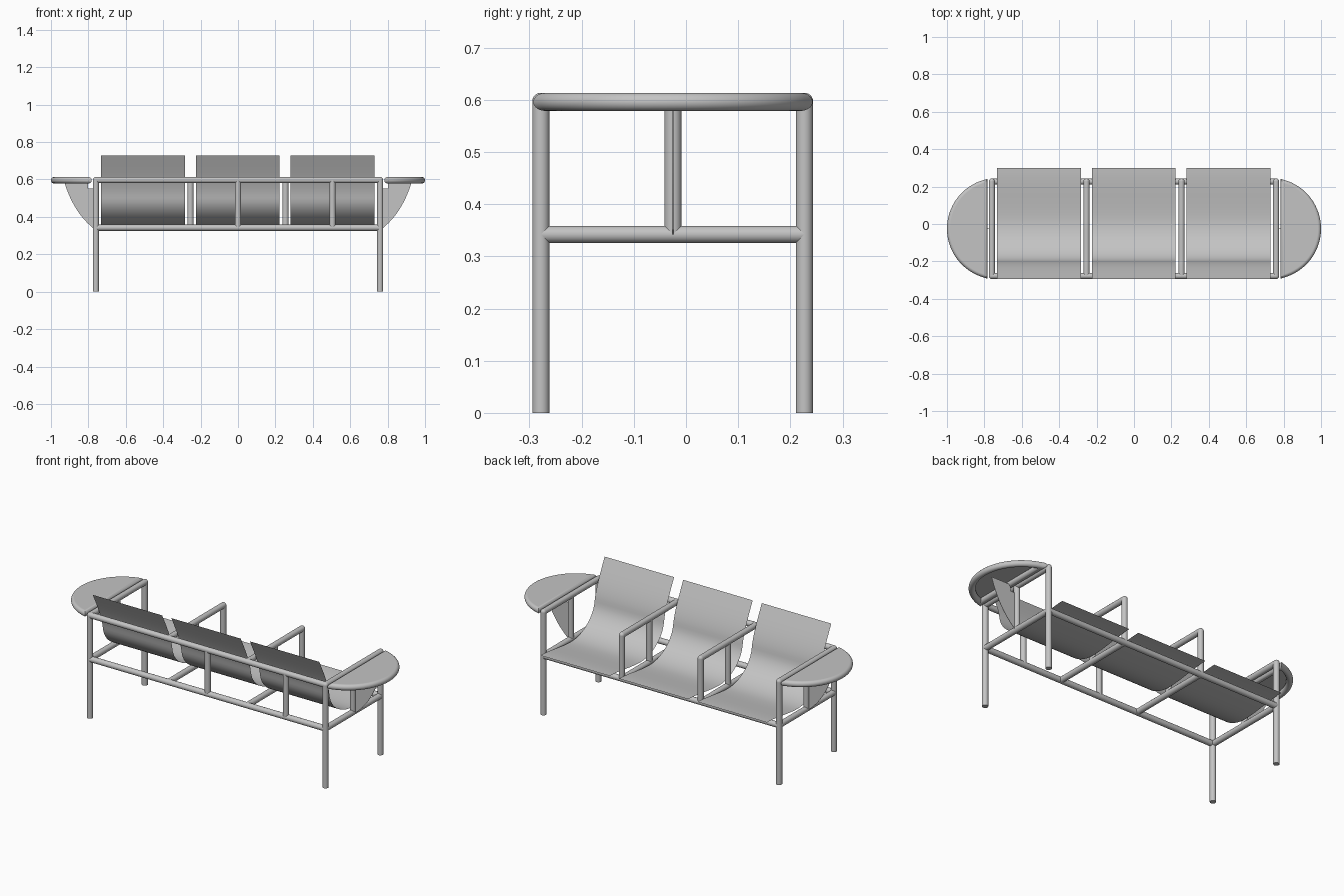
import bpy, bmesh, math
from mathutils import Vector
from mathutils.geometry import interpolate_bezier

cube = bpy.data.objects.get("Cube")
if cube:
    bpy.data.objects.remove(cube, do_unlink=True)

grey = bpy.data.materials.new("warm_grey")
grey.use_nodes = True
colour = (0.55, 0.55, 0.55, 1)
grey.diffuse_color = colour
grey.node_tree.nodes["Principled BSDF"].inputs["Base Color"].default_value = colour

R = 0.0165                    # tube radius
FRONT, BACK, MID = -0.278, 0.227, -0.025
TOP, LOW = 0.597, 0.342       # rail heights
END, INNER = 0.76, 0.254      # frame positions


def finish(name, bm, smooth=True):
    mesh = bpy.data.meshes.new(name)
    bm.to_mesh(mesh)
    bm.free()
    mesh.materials.append(grey)
    obj = bpy.data.objects.new(name, mesh)
    bpy.context.collection.objects.link(obj)
    if smooth:
        bpy.ops.object.select_all(action='DESELECT')
        obj.select_set(True)
        bpy.context.view_layer.objects.active = obj
        bpy.ops.object.shade_smooth_by_angle(angle=math.radians(40))


def tube(name, a, b, ball=False):
    """Round bar from a to b, with an optional rounded joint at b."""
    a, b = Vector(a), Vector(b)
    d = b - a
    bm = bmesh.new()
    bmesh.ops.create_cone(bm, cap_ends=True, segments=20, radius1=R, radius2=R, depth=d.length)
    bmesh.ops.rotate(bm, verts=bm.verts, matrix=d.to_track_quat('Z', 'Y').to_matrix())
    bmesh.ops.translate(bm, verts=bm.verts, vec=(a + b) / 2)
    if ball:
        s = bmesh.ops.create_uvsphere(bm, u_segments=20, v_segments=12, radius=R)
        bmesh.ops.translate(bm, verts=s["verts"], vec=b)
    finish(name, bm)


def plate(name, outline, depth):
    """Flat plate from an outline, thickened by the depth vector."""
    bm = bmesh.new()
    face = bm.faces.new([bm.verts.new(p) for p in outline])
    ext = bmesh.ops.extrude_face_region(bm, geom=[face])
    moved = [v for v in ext["geom"] if isinstance(v, bmesh.types.BMVert)]
    bmesh.ops.translate(bm, vec=depth, verts=moved)
    bmesh.ops.recalc_face_normals(bm, faces=bm.faces)
    finish(name, bm, False)


def rim(name, path, z, radius, sides=20):
    """Closed level tube along a path, with mitred corners."""
    bm = bmesh.new()
    rings = []
    for i, p in enumerate(path):
        before = (p - path[i - 1]).normalized()
        after = (path[(i + 1) % len(path)] - p).normalized()
        along = (before + after).normalized()
        out = Vector((along.y, -along.x)) * radius / along.dot(after)
        ring = []
        for k in range(sides):
            t = 2 * math.pi * k / sides
            q = p + out * math.cos(t)
            ring.append(bm.verts.new((q.x, q.y, z + radius * math.sin(t))))
        rings.append(ring)
    for i, ring in enumerate(rings):
        last = rings[i - 1]
        for k in range(sides):
            bm.faces.new((last[k - 1], ring[k - 1], ring[k], last[k]))
    bmesh.ops.recalc_face_normals(bm, faces=bm.faces)
    finish(name, bm)


# Long rails
tube("front_top_rail", (-END, FRONT, TOP), (END, FRONT, TOP))
tube("front_low_rail", (-END, FRONT, LOW), (END, FRONT, LOW))
tube("back_low_rail", (-END, BACK, LOW), (END, BACK, LOW))

# Cross frames with arm bars
for x in (-END, -INNER, INNER, END):
    foot = 0 if abs(x) == END else LOW
    tube("arm_post", (x, BACK, foot), (x, BACK, TOP), True)
    tube("arm_bar", (x, BACK, TOP), (x, FRONT, TOP), True)
    tube("low_cross_bar", (x, FRONT, LOW), (x, BACK, LOW))
    tube("middle_post", (x, MID, LOW), (x, MID, TOP))
    if foot == 0:
        tube("front_leg", (x, FRONT, 0), (x, FRONT, TOP))

# Backrest uprights
for x in (0, 0.505):
    tube("rail_upright", (x, FRONT, LOW), (x, FRONT, TOP))

# Bent sheet seats
corners = [Vector(p) for p in ((0, -0.293, 0.728), (0, -0.2, 0.5), (0, 0.02, 0.35), (0, 0.3, 0.378))]
handles = [Vector(p) for p in ((0, -0.254, 0.65), (0, -0.21, 0.57), (0, -0.188, 0.415),
                               (0, -0.09, 0.348), (0, 0.11, 0.352), (0, 0.2, 0.376))]
profile = []
for i in range(3):
    pts = interpolate_bezier(corners[i], handles[2 * i], handles[2 * i + 1], corners[i + 1], 14)
    profile += pts if i == 0 else pts[1:]
for cx in (-0.508, -0.001, 0.506):
    bm = bmesh.new()
    rows = [[bm.verts.new((cx + s * 0.224, p.y, p.z)) for s in (-1, 1)] for p in profile]
    for a, b in zip(rows, rows[1:]):
        bm.faces.new((a[0], a[1], b[1], b[0]))
    finish("seat_sheet", bm)

# Half-round side tables
RIM_R = 0.0175
ARC_R, CX, EDGE = 0.2535, 0.729, 0.7995
half = math.acos((EDGE - CX) / ARC_R)
angles = [-half + 2 * half * i / 32 for i in range(33)]
bend = interpolate_bezier(Vector((0.772, MID, 0.338)), Vector((0.85, MID, 0.4)),
                          Vector((0.9, MID, 0.49)), Vector((0.93, MID, 0.59)), 14)
inner = [Vector((x, MID, z)) for x, z in ((0.803, 0.59), (0.803, 0.553), (0.772, 0.553))]
for s in (-1, 1):
    arc = [Vector((s * (CX + ARC_R * math.cos(t)), MID + ARC_R * math.sin(t))) for t in angles]
    rim("table_rim", arc, TOP + R - RIM_R, RIM_R)
    plate("table_top", [(p.x, p.y, TOP + R) for p in arc], (0, 0, -0.004))
    # Curved bracket below the table
    plate("table_bracket", [(s * p.x, p.y - 0.001, p.z) for p in bend + inner], (0, 0.002, 0))
